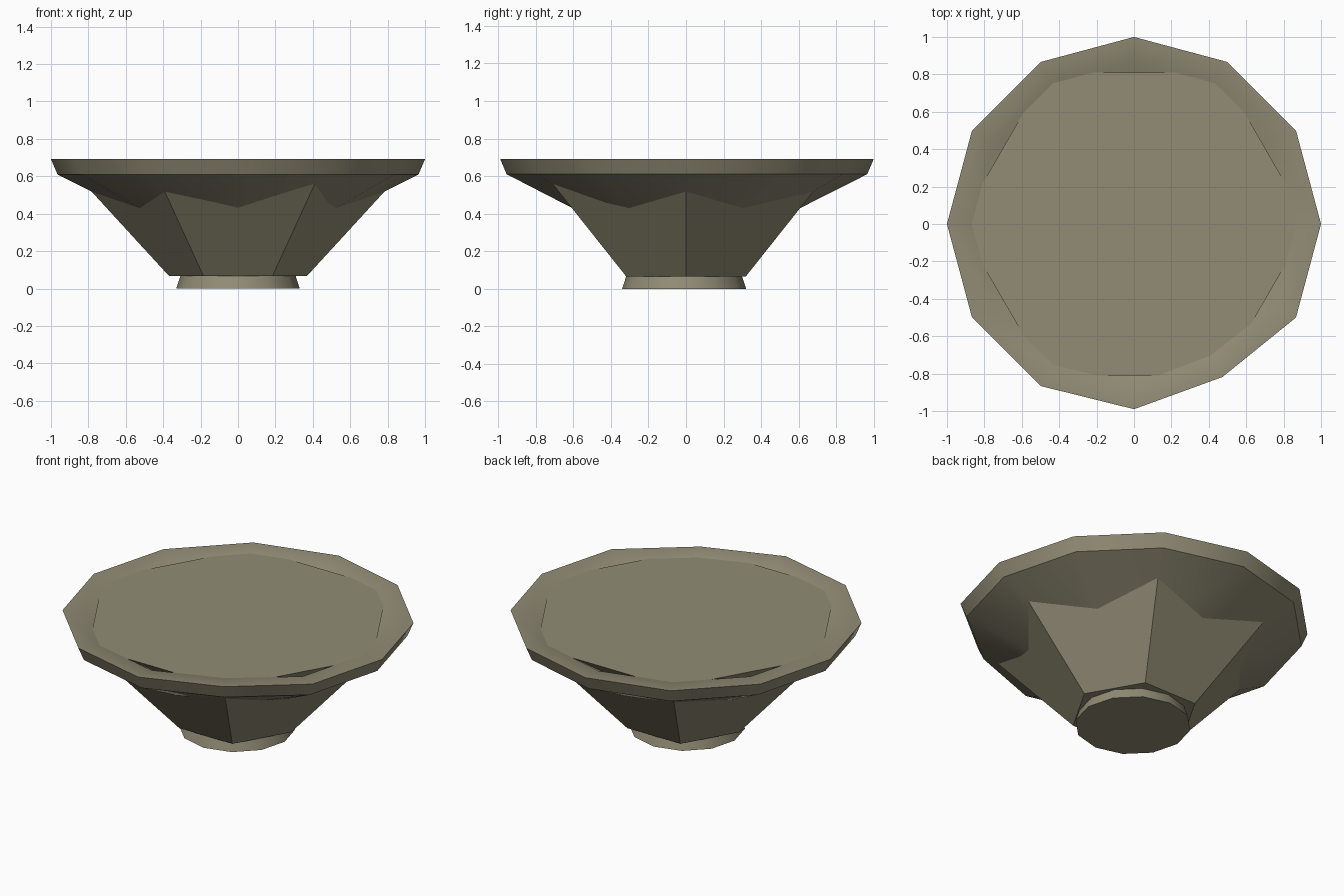
import bpy
import bmesh
from math import cos, sin, radians, tau
from mathutils import Vector

cube = bpy.data.objects.get("Cube")
if cube:
    bpy.data.objects.remove(cube, do_unlink=True)

# One weathered stone colour for everything
stone = bpy.data.materials.new("grey_brown_stone")
stone.use_nodes = True
colour = (0.287, 0.262, 0.178, 1)
stone.diffuse_color = colour
stone.node_tree.nodes["Principled BSDF"].inputs["Base Color"].default_value = colour


def lathe(name, profile, sides, closed=False, dents=None, centre_y=0):
    """Spin (radius, z) points; caps both ends, or joins them if closed."""
    bm = bmesh.new()
    rings = []
    for radius, z in profile:
        ring = []
        for i in range(sides):
            a = tau * i / sides
            # dents only affect the wide outer rings
            r = radius - (dents or {}).get(i, 0) * (radius > 0.6)
            ring.append(bm.verts.new((r * cos(a), r * sin(a) + centre_y, z)))
        rings.append(ring)
    pairs = list(zip(rings, rings[1:]))
    if closed:
        pairs.append((rings[-1], rings[0]))
    else:
        bm.faces.new(rings[0])
        bm.faces.new(rings[-1])
    for low, high in pairs:
        for i in range(sides):
            j = (i + 1) % sides
            bm.faces.new((low[i], low[j], high[j], high[i]))
    bmesh.ops.recalc_face_normals(bm, faces=bm.faces)
    mesh = bpy.data.meshes.new(name)
    bm.to_mesh(mesh)
    bm.free()
    mesh.materials.append(stone)
    obj = bpy.data.objects.new(name, mesh)
    bpy.context.collection.objects.link(obj)
    return obj


# Small round foot, narrowing upwards
foot = lathe("foot", [(0.33, 0), (0.308, 0.068)], 12, centre_y=-0.01)

# Six-sided flaring body with a flat top that fills the basin
body = lathe("hexagonal_body", [(0.368, 0.066), (0.935, 0.684)], 6)

# Twelve-sided basin: underside, outer rim, lip, inner slope; one rim corner is worn
basin = lathe("basin_rim",
              [(0.45, 0.35), (0.965, 0.61), (1.0, 0.692), (0.87, 0.685), (0.45, 0.43)],
              12, closed=True, dents={10: 0.055, 9: 0.01})

# Soft shading on the round parts, crisp facets on the body
for obj in (foot, basin):
    bpy.ops.object.select_all(action="DESELECT")
    obj.select_set(True)
    bpy.context.view_layer.objects.active = obj
    bpy.ops.object.shade_smooth_by_angle(angle=radians(35))
